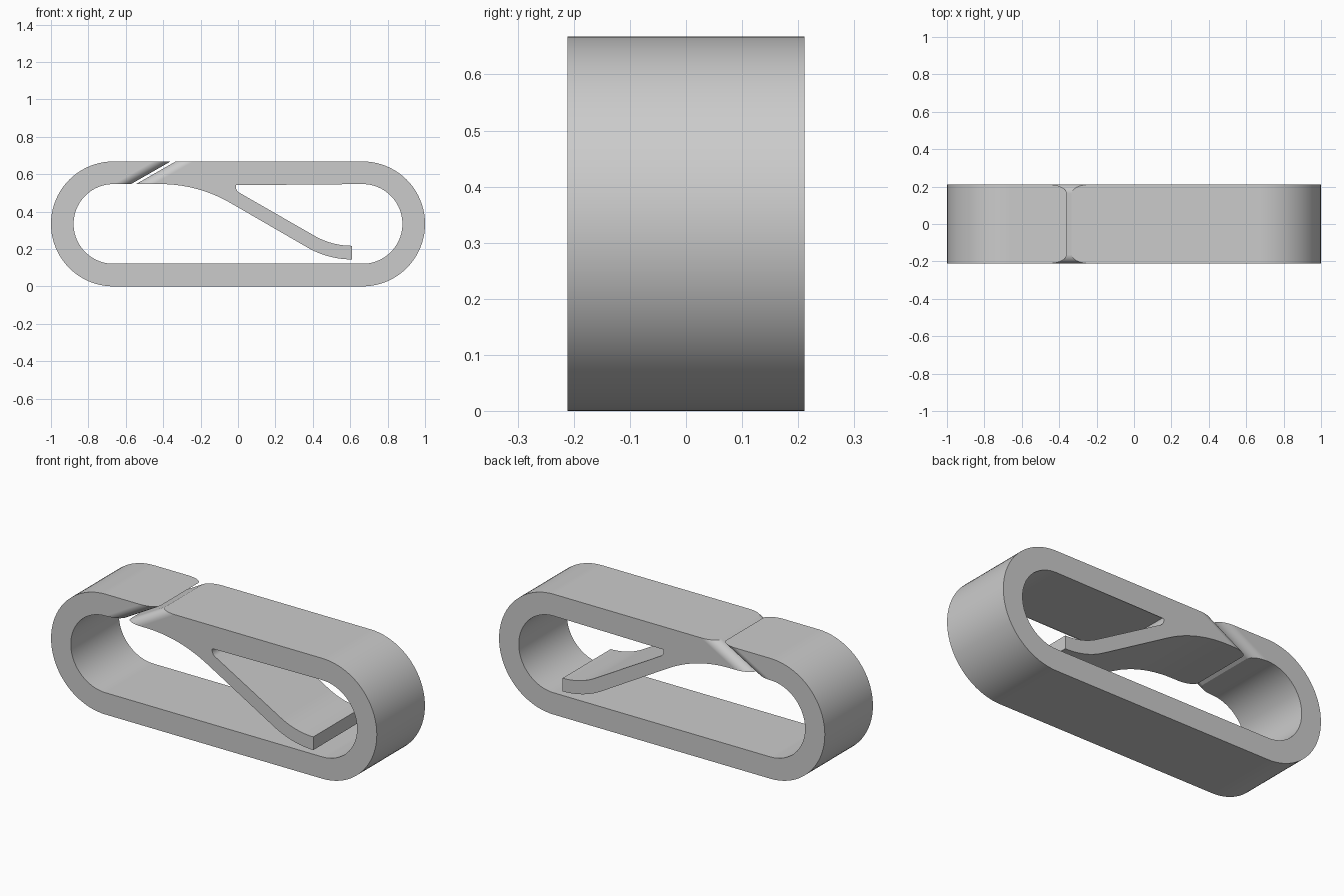
import bpy, bmesh, math

cube = bpy.data.objects.get("Cube")
if cube:
    bpy.data.objects.remove(cube)

HEIGHT, WALL, HALF_DEPTH = 0.668, 0.121, 0.211
R_OUT = HEIGHT / 2
R_IN = R_OUT - WALL
END_X = 1 - R_OUT
INNER_TOP = HEIGHT - WALL


def arc(cx, cz, r, start, end, steps):
    """Points on an arc in the xz plane, angles in degrees."""
    angles = [math.radians(start + (end - start) * i / steps) for i in range(steps + 1)]
    return [(cx + r * math.cos(a), cz + r * math.sin(a)) for a in angles]


# Open loop outline: outer wall, sprung arm, then inner wall back to the slit
outline = [(-0.36, HEIGHT)]
outline += arc(-END_X, R_OUT, R_OUT, 90, 270, 40)
outline += arc(END_X, R_OUT, R_OUT, -90, 90, 40)
outline += [(-0.333, HEIGHT), (-0.545, INNER_TOP)]
# Arm underside, tip and upper side
outline += arc(-0.416, INNER_TOP - 0.75, 0.75, 90, 60, 14)
outline += arc(0.61, 0.622, 0.478, 240, 270, 12)
outline += arc(0.61, 0.622, 0.405, 270, 240, 12)
# Rounded pocket where the arm meets the upper wall
outline += arc(0.025, 0.532, 0.036, 240, 155, 8)
outline += [(-0.01, INNER_TOP)]
# Inner wall
outline += arc(END_X, R_OUT, R_IN, 90, -90, 40)
outline += arc(-END_X, R_OUT, R_IN, 270, 90, 40)
outline += [(-0.572, INNER_TOP)]

# Extrude the outline through the depth
bm = bmesh.new()
front = bm.faces.new([bm.verts.new((x, -HALF_DEPTH, z)) for x, z in outline])
result = bmesh.ops.extrude_face_region(bm, geom=[front], use_keep_orig=True)
moved = [v for v in result["geom"] if isinstance(v, bmesh.types.BMVert)]
bmesh.ops.translate(bm, verts=moved, vec=(0, 2 * HALF_DEPTH, 0))

# Round the four slanted edges of the slit
slit_edges = []
for e in bm.edges:
    a, b = (v.co for v in e.verts)
    if (abs(a.y - b.y) < 0.001 and abs(a.z - b.z) > 0.1
            and max(a.x, b.x) < -0.3 and max(a.z, b.z) > HEIGHT - 0.01):
        slit_edges.append(e)
bmesh.ops.bevel(bm, geom=slit_edges, offset=0.047, offset_type='OFFSET', segments=10,
                profile=0.5, affect='EDGES', clamp_overlap=False)
bmesh.ops.recalc_face_normals(bm, faces=bm.faces[:])

mesh = bpy.data.meshes.new("clip_body")
bm.to_mesh(mesh)
bm.free()
clip = bpy.data.objects.new("clip_body", mesh)
bpy.context.collection.objects.link(clip)

# Plain grey material
grey = bpy.data.materials.new("light_grey")
grey.use_nodes = True
colour = (0.6, 0.6, 0.6, 1)
grey.diffuse_color = colour
for node in grey.node_tree.nodes:
    if node.type == 'BSDF_PRINCIPLED':
        node.inputs["Base Color"].default_value = colour
mesh.materials.append(grey)

# Smooth the curved walls, keep the rims sharp
bpy.ops.object.select_all(action='DESELECT')
clip.select_set(True)
bpy.context.view_layer.objects.active = clip
bpy.ops.object.shade_smooth_by_angle(angle=math.radians(25))
weighted = clip.modifiers.new("weighted_normals", 'WEIGHTED_NORMAL')
weighted.keep_sharp = True
